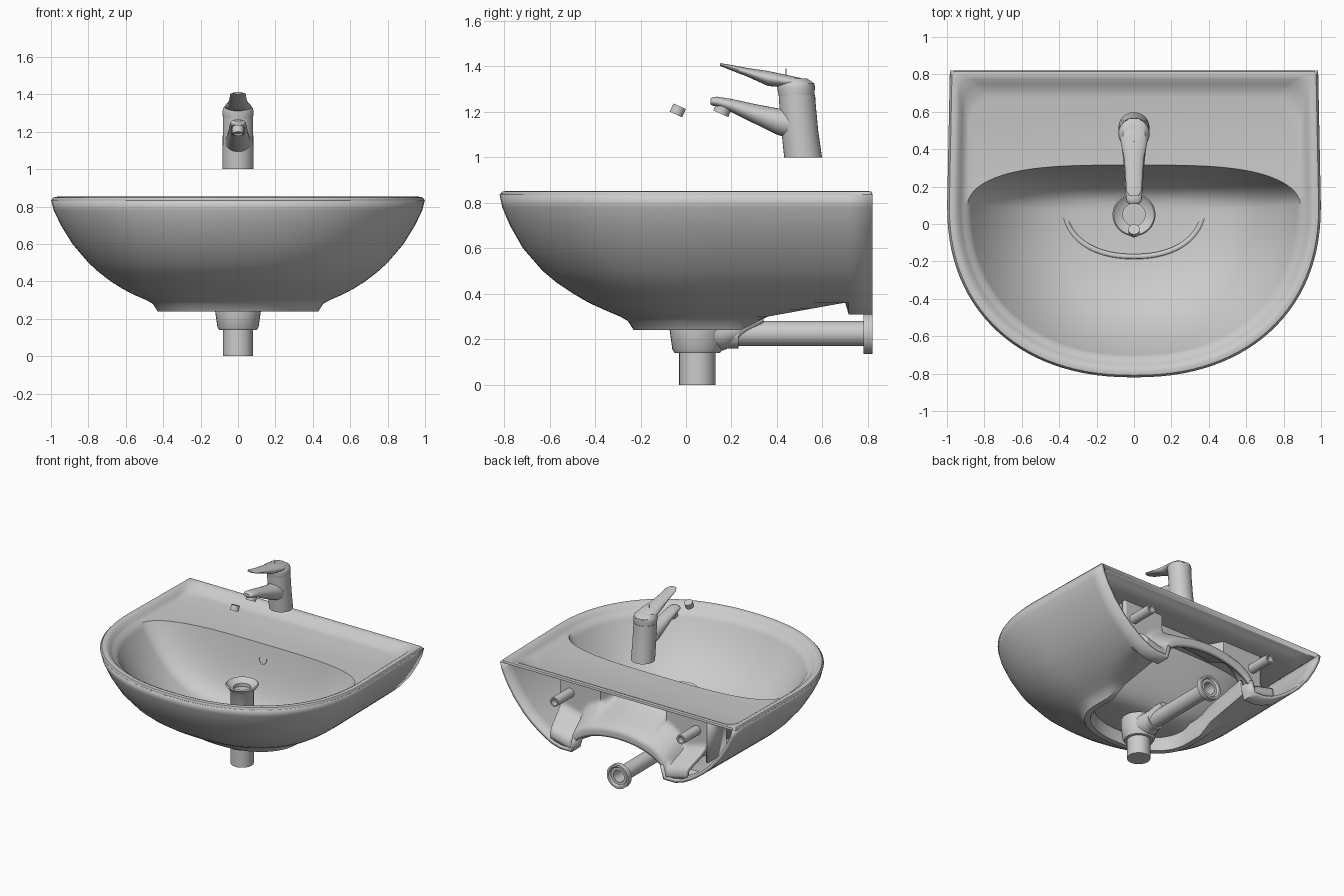
import bpy, math
from mathutils import Matrix, Vector

cube = bpy.data.objects.get("Cube")
if cube:
    bpy.data.objects.remove(cube)

mat = bpy.data.materials.new("light grey ceramic")
mat.use_nodes = True
GREY = (0.6, 0.6, 0.6, 1)
mat.diffuse_color = GREY
mat.node_tree.nodes["Principled BSDF"].inputs["Base Color"].default_value = GREY

BACK, MID = 0.82, 0.1   # rear plane, and where the straight sides meet the round front
ARC = 56                # segments around the round front


def make(name, verts, faces, thick=0, angle=40):
    me = bpy.data.meshes.new(name)
    me.from_pydata([tuple(v) for v in verts], [], faces)
    me.materials.append(mat)
    ob = bpy.data.objects.new(name, me)
    bpy.context.collection.objects.link(ob)
    bpy.ops.object.select_all(action='DESELECT')
    ob.select_set(True)
    bpy.context.view_layer.objects.active = ob
    bpy.ops.object.mode_set(mode='EDIT')
    bpy.ops.mesh.select_all(action='SELECT')
    bpy.ops.mesh.remove_doubles(threshold=0.0005)
    bpy.ops.mesh.normals_make_consistent(inside=False)
    bpy.ops.object.mode_set(mode='OBJECT')
    bpy.ops.object.shade_smooth_by_angle(angle=math.radians(angle))
    if thick:
        mod = ob.modifiers.new("thickness", 'SOLIDIFY')
        mod.thickness = thick
    return ob


def strips(rows, n, closed):
    """Quads between consecutive rows of n points."""
    return [(r * n + i, r * n + (i + 1) % n, (r + 1) * n + (i + 1) % n, (r + 1) * n + i)
            for r in range(rows - 1) for i in range(n if closed else n - 1)]


def capped(name, verts, rows, n):
    last = (rows - 1) * n
    caps = [tuple(range(n)), tuple(range(last, last + n))]
    return make(name, verts, strips(rows, n, True) + caps)


def loft(name, sections, n=32, upright=True):
    """Elliptical loft; each section is y, z, half width, half depth."""
    verts = []
    for y, z, rx, r in sections:
        for i in range(n):
            a = math.tau * i / n
            c, s = rx * math.cos(a), r * math.sin(a)
            verts.append((c, y + s, z) if upright else (c, y, z + s))
    return capped(name, verts, len(sections), n)


def lathe(name, profile, origin, axis=(0, 0, 1), n=32):
    """Revolve (radius, height) pairs about an axis."""
    turn = Matrix.Translation(origin) @ Vector((0, 0, 1)).rotation_difference(Vector(axis)).to_matrix().to_4x4()
    verts = [turn @ Vector((r * math.cos(math.tau * i / n), r * math.sin(math.tau * i / n), h))
             for r, h in profile for i in range(n)]
    return capped(name, verts, len(profile), n)


def arc(w, f):
    """Slightly squared half ellipse from +x round the front to -x."""
    points = []
    for i in range(ARC + 1):
        c, s = math.cos(math.pi * i / ARC), abs(math.sin(math.pi * i / ARC))
        points.append((math.copysign(w * abs(c) ** 0.9, c), MID - (f + MID) * s ** 0.9))
    return points


def taper(x, y):
    """The straight sides close in slightly towards the rear."""
    return x * (1 - 0.02 * max(0, y - MID))


def underside(y):
    """Height of the lower edge, rising behind the foot to the rear lip."""
    if y < 0.24:
        return 0.24
    if y < 0.36:
        return 0.24 + 0.5 * (y - 0.24)
    if y < 0.71:
        return 0.3 + 0.18 * (y - 0.36)
    return 0.31


# Basin outer shell: rounded front, straight sides, trimmed underside, open rear
sides = [0.2, 0.24, 0.3, 0.36, 0.45, 0.55, 0.67, 0.7, 0.715, BACK]
levels = [(0.36, 0.16, 0.36), (0.39, 0.19, 0.24), (0.43, 0.23, 0.24), (0.455, 0.255, 0.28),
          (0.49, 0.29, 0.3), (0.56, 0.36, 0.33), (0.62, 0.43, 0.362), (0.68, 0.495, 0.4),
          (0.745, 0.57, 0.45), (0.8, 0.63, 0.5), (0.885, 0.717, 0.6), (0.947, 0.774, 0.7),
          (0.985, 0.808, 0.78), (0.999, 0.82, 0.836)]
verts = []
for w, f, z in levels:
    row = [(w, y) for y in reversed(sides)] + arc(w, f) + [(-w, y) for y in sides]
    lift = 0.1 if w < 0.38 else 0
    verts += [(taper(x, y), y, max(z, underside(y) + lift)) for x, y in row]
make("basin_shell", verts, strips(len(levels), len(row), False), 0.025)


# Rim, tap deck and bowl in one surface
def closed_outline(w, f, back, r):
    half = [(w, MID + (back - r - MID) * i / 8) for i in range(1, 8)]
    half += [(w - r + r * math.cos(a), back - r + r * math.sin(a))
             for a in [math.pi / 2 * i / 6 for i in range(7)]]
    return arc(w, f) + [(-x, y) for x, y in half] + [(x, y) for x, y in reversed(half)]


rim = [(0.999, 0.82, 0.82, 0.01, 0.834), (0.987, 0.809, 0.815, 0.015, 0.849),
       (0.965, 0.787, 0.8, 0.03, 0.853), (0.945, 0.767, 0.775, 0.07, 0.844),
       (0.928, 0.75, 0.745, 0.1, 0.824), (0.91, 0.733, 0.715, 0.13, 0.806),
       (0.89, 0.715, 0.68, 0.15, 0.798)]
verts = []
for w, f, back, r, z in rim:
    row = closed_outline(w, f, back, r)
    verts += [(taper(x, y), y, z) for x, y in row]
n = len(row)
faces = strips(len(rim), n, True)
start = len(verts) - n
xa, ya, za = verts[start + ARC]
ledge = []
for i in range(1, 48):      # curved rear edge of the bowl, from -x to +x
    t = math.cos(math.pi * i / 48)
    ledge.append(len(verts))
    verts.append((xa * t, ya + (0.315 - ya) * math.sqrt(1 - abs(t) ** 3.5), za))
faces.append(tuple(range(start + ARC, start + n)) + (start,) + tuple(reversed(ledge)))
prev = list(range(start, start + ARC + 1)) + ledge
ring = [verts[i] for i in prev]
m = len(ring)
for s in [0.98, 0.95, 0.91, 0.86, 0.8, 0.73, 0.65, 0.56, 0.46, 0.36, 0.25, 0.12]:
    cur = list(range(len(verts), len(verts) + m))
    z = 0.34 + (za - 0.34) * s ** 3.4
    verts += [(x * s, 0.05 + (y - 0.05) * s, z) for x, y, _ in ring]
    faces += [(prev[i], prev[(i + 1) % m], cur[(i + 1) % m], cur[i]) for i in range(m)]
    prev = cur
faces.append(tuple(prev))
make("rim_deck_and_bowl", verts, faces, 0.025)

# Rear mounting panel: central recess, arched lower edge flaring back to the wall
cols, rows = 62, 18
verts = []
for j in range(rows):
    for i in range(cols + 1):
        u = -1 + 2 * i / cols
        ax = abs(0.6 * u)
        low = 0.315 + (0.19 * math.sqrt(1 - (ax / 0.42) ** 2) if ax < 0.42 else 0.25 * (ax - 0.42))
        z = low + (0.78 - low) * j / (rows - 1)
        t = min(1, max(0, (low + 0.2 - z) / 0.15))
        flare = t * t * (3 - 2 * t)
        y = 0.63 + 0.18 * flare
        y -= 0.1 * min(1, max(0, (0.27 - ax) / 0.05)) * (1 - flare)
        verts.append(((0.61 - 0.04 * flare) * u, y, z))
make("mounting_panel", verts, strips(rows, cols + 1, False), 0.03, 60)
for side, label in ((1, "left"), (-1, "right")):
    # Return walls and wall bolts
    x = side * 0.6
    make(label + "_panel_return", [(x, 0.62, 0.42), (x, 0.62, 0.78), (x, 0.4, 0.78), (x, 0.4, 0.42)],
         [(0, 1, 2, 3)], 0.02)
    lathe(label + "_wall_bolt", [(0.035, 0), (0.035, 0.21), (0.024, 0.21), (0.024, 0.17)],
          (side * 0.53, 0.61, 0.65), (0, 1, 0), 20)

# Overflow ring in the rear bowl wall
lathe("overflow_ring", [(0.035, 0), (0.035, 0.03), (0.027, 0.03), (0.027, 0.01)],
      (0, 0.32, 0.68), (0, -0.93, 0.36), 24)

# Drain: tail pipe, trap cup, riser and flange
lathe("drain", [(0.08, 0), (0.08, 0.14), (0.1, 0.14), (0.11, 0.155), (0.122, 0.24), (0.122, 0.3), (0.08, 0.3),
                (0.08, 0.55), (0.115, 0.595), (0.108, 0.603), (0.08, 0.58), (0.06, 0.575), (0.06, 0.55)],
      (0, 0.05, 0))
loft("trap_elbow", [(0.08, 0.23, 0.1, 0.085), (0.16, 0.225, 0.085, 0.075), (0.22, 0.24, 0.07, 0.065),
                    (0.28, 0.27, 0.06, 0.05), (0.34, 0.29, 0.05, 0.02)], 24, False)
lathe("waste_pipe", [(0.066, 0), (0.066, 0.06), (0.055, 0.06), (0.055, 0.61), (0.09, 0.61),
                     (0.09, 0.65), (0.075, 0.65), (0.065, 0.635), (0.045, 0.635), (0.045, 0.5)],
      (0, 0.17, 0.225), (0, 1, 0))

# Tap: leaning body, spout, nozzle, cap, lever and marker pin
loft("tap_body", [(0.515, 1.0, 0.083, 0.083), (0.5, 1.12, 0.082, 0.081), (0.489, 1.25, 0.081, 0.08),
                  (0.488, 1.275, 0.081, 0.08)])
loft("tap_spout", [(0.5, 1.14, 0.072, 0.07), (0.4, 1.158, 0.064, 0.058), (0.3, 1.192, 0.053, 0.043),
                   (0.2, 1.228, 0.047, 0.029), (0.135, 1.245, 0.042, 0.022), (0.115, 1.246, 0.036, 0.018),
                   (0.108, 1.246, 0.026, 0.012)], 24, False)
lathe("tap_nozzle", [(0.036, 0), (0.036, 0.035), (0.028, 0.035), (0.028, 0.025)],
      (0, 0.167, 1.224), (0, -0.4, -0.9), 24)
loft("tap_cap", [(0.486, 1.27, 0.08, 0.078), (0.484, 1.305, 0.084, 0.083), (0.484, 1.325, 0.08, 0.081),
                 (0.475, 1.346, 0.06, 0.058)])
loft("tap_lever", [(0.565, 1.318, 0.03, 0.006), (0.5, 1.33, 0.068, 0.02), (0.44, 1.335, 0.072, 0.028),
                   (0.36, 1.347, 0.055, 0.033), (0.27, 1.374, 0.046, 0.019), (0.18, 1.4, 0.042, 0.01),
                   (0.15, 1.408, 0.025, 0.006)], 24, False)
lathe("marker_pin", [(0.003, 0), (0.003, 0.05)], (0, 0.44, 1.34), n=10)

# Loose aerator in front of the spout
lathe("aerator", [(0.03, 0), (0.03, 0.04), (0.024, 0.04), (0.024, 0.03)], (0, -0.028, 1.225), (0, -0.4, -0.9), 20)
